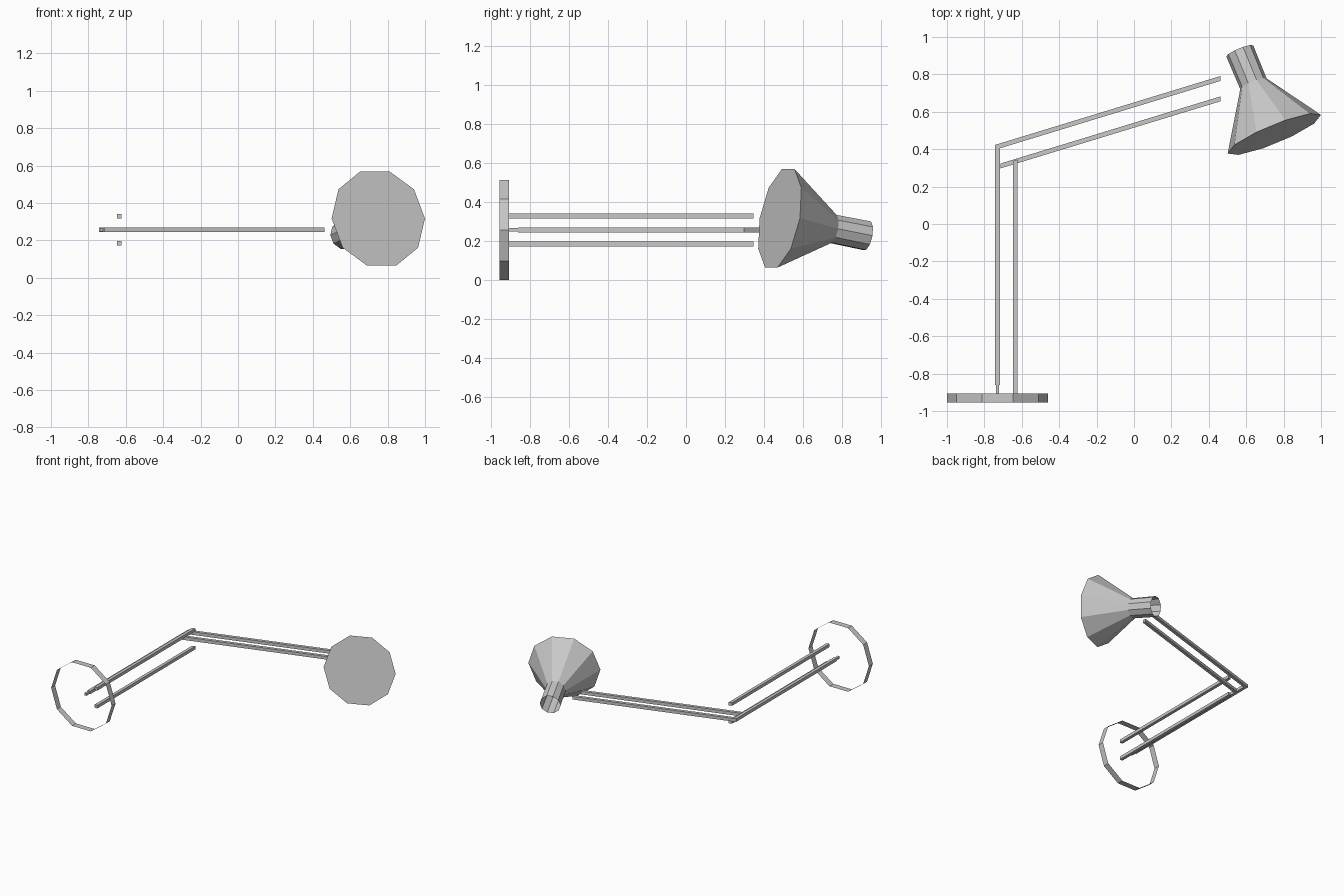
import bpy, bmesh, math
from mathutils import Vector

if "Cube" in bpy.data.objects:
    bpy.data.objects.remove(bpy.data.objects["Cube"])

grey = bpy.data.materials.new("light_grey_metal")
grey.diffuse_color = (0.58, 0.58, 0.58, 1)
grey.use_nodes = True
grey.node_tree.nodes["Principled BSDF"].inputs["Base Color"].default_value = grey.diffuse_color
MID_Z = 0.257      # height of the central arm
POST_X = -0.73     # x of the base centre and main post


def finish(name, bm):
    bmesh.ops.recalc_face_normals(bm, faces=bm.faces[:])
    me = bpy.data.meshes.new(name)
    bm.to_mesh(me)
    bm.free()
    me.materials.append(grey)
    ob = bpy.data.objects.new(name, me)
    bpy.context.collection.objects.link(ob)
    return ob


def lathe(name, centre, axis, side, profile, cap_start=False, sides=10):
    """Faceted surface of revolution; profile holds (distance along axis, radius)."""
    axis, side = Vector(axis).normalized(), Vector(side).normalized()
    other = axis.cross(side)
    bm = bmesh.new()
    rings = []
    for d, r in profile:
        ring = []
        for i in range(sides):
            a = 2 * math.pi * i / sides
            ring.append(bm.verts.new(Vector(centre) + axis * d
                                     + (side * math.cos(a) + other * math.sin(a)) * r))
        rings.append(ring)
    for a, b in zip(rings, rings[1:]):
        for i in range(sides):
            j = (i + 1) % sides
            bm.faces.new((a[i], a[j], b[j], b[i]))
    if cap_start:
        bm.faces.new(rings[0])
    return finish(name, bm)


def bar(name, outline, z, thick=0.025):
    """Flat bar: an outline in the xy plane given thickness in z."""
    bm = bmesh.new()
    low = [bm.verts.new((x, y, z - thick / 2)) for x, y in outline]
    top = [bm.verts.new((x, y, z + thick / 2)) for x, y in outline]
    bm.faces.new(low)
    bm.faces.new(top)
    n = len(outline)
    for i in range(n):
        j = (i + 1) % n
        bm.faces.new((low[i], low[j], top[j], top[i]))
    return finish(name, bm)


# Base: open ten-sided hoop
lathe("base_ring", (POST_X, -0.955, MID_Z), (0, 1, 0), (1, 0, 0),
      [(0, 0.27), (0.05, 0.27)])

# Main post, with a slimmer tip at the base
h = 0.0125
bar("main_post", [(POST_X - h, -0.86), (POST_X + h, -0.86),
                  (POST_X + h, 0.405), (POST_X - h, 0.40)], MID_Z)
bar("post_tip", [(POST_X - 0.009, -0.905), (POST_X + 0.009, -0.905),
                 (POST_X + 0.009, -0.86), (POST_X - 0.009, -0.86)], MID_Z, 0.018)

# Pair of side posts above and below the centre
for label, dz in (("upper", 0.072), ("lower", -0.072)):
    bar(label + "_side_post", [(-0.6475, -0.905), (-0.6225, -0.905),
                               (-0.6225, 0.345), (-0.6475, 0.337)], MID_Z + dz)

# Pair of long slanted arms
for label, x0, y0, y1 in (("outer", -0.7425, 0.397, 0.765),
                          ("inner", -0.715, 0.297, 0.656)):
    t = 0.026
    bar(label + "_arm", [(x0, y0), (0.462, y1), (0.462, y1 + t), (x0, y0 + t)], MID_Z)

# Lamp head: closed front disc, cone and open-ended neck
yaw, pitch = math.radians(22.5), math.radians(10.5)
head_axis = (-math.sin(yaw) * math.cos(pitch), math.cos(yaw) * math.cos(pitch), -math.sin(pitch))
lathe("lamp_shade", (0.75, 0.48, 0.317), head_axis, (math.cos(yaw), math.sin(yaw), 0),
      [(0, 0.27), (0.297, 0.076), (0.49, 0.078)], cap_start=True)
